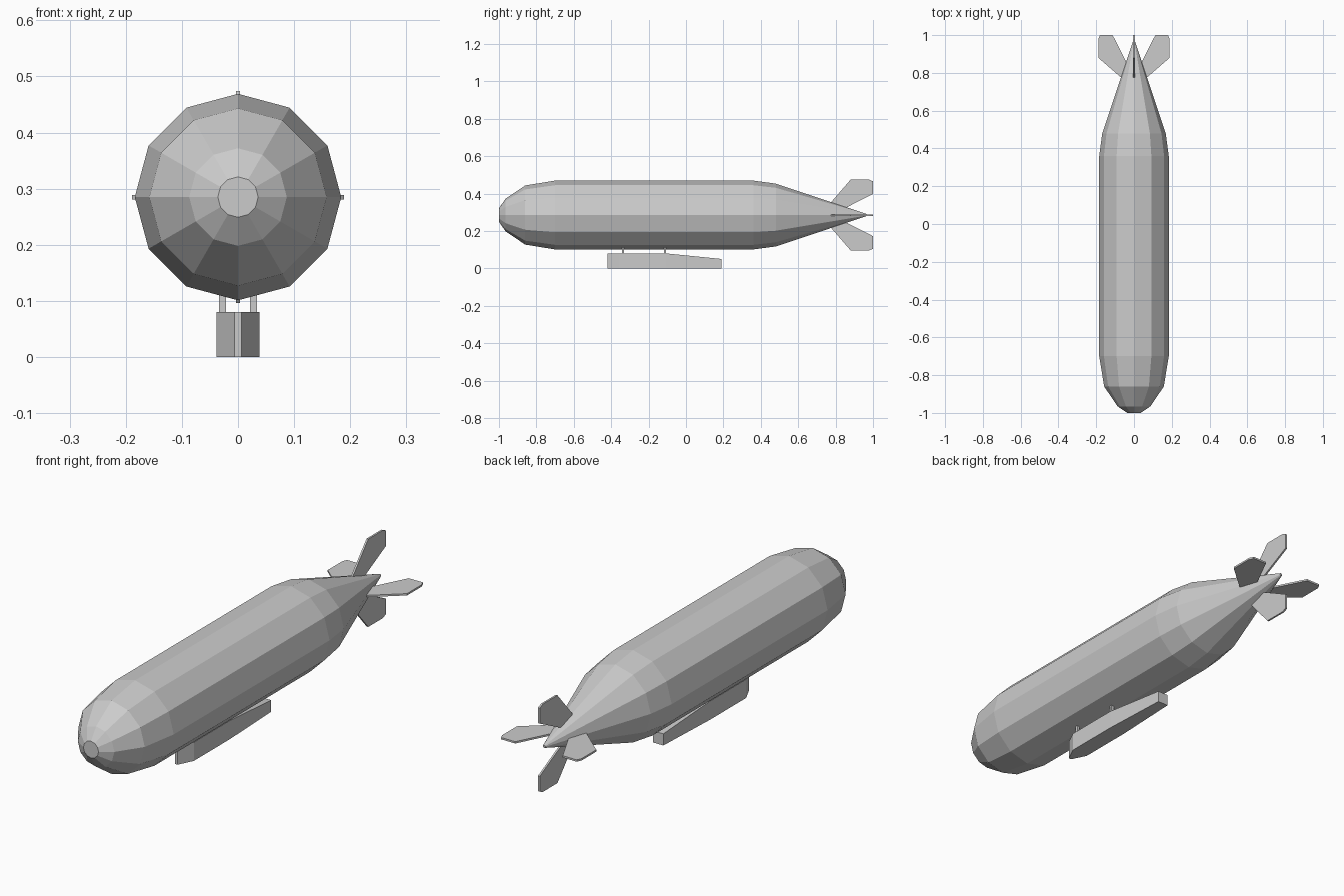
import bpy, bmesh
from math import sin, cos, pi
from mathutils import Matrix, Vector

if "Cube" in bpy.data.objects:
    bpy.data.objects.remove(bpy.data.objects["Cube"])

CZ = 0.285  # height of the hull axis


def finish(bm, name):
    bmesh.ops.recalc_face_normals(bm, faces=bm.faces)
    mesh = bpy.data.meshes.new(name)
    bm.to_mesh(mesh)
    bm.free()
    obj = bpy.data.objects.new(name, mesh)
    bpy.context.collection.objects.link(obj)
    return obj


def loft(rings, name):
    """Skin closed rings of points and cap both ends."""
    bm = bmesh.new()
    loops = [[bm.verts.new(p) for p in ring] for ring in rings]
    for a, b in zip(loops, loops[1:]):
        for i in range(len(a)):
            j = (i + 1) % len(a)
            bm.faces.new((a[i], a[j], b[j], b[i]))
    bm.faces.new(loops[0])
    bm.faces.new(loops[-1])
    return finish(bm, name)


# Twelve-sided hull: (y, radius) stations from nose to tail
stations = [(-1, 0.036), (-0.965, 0.087), (-0.86, 0.158), (-0.70, 0.184),
            (0.36, 0.184), (0.48, 0.168), (0.965, 0.006)]
loft([[(r * cos(k * pi / 6), y, CZ + r * sin(k * pi / 6)) for k in range(12)]
      for y, r in stations], "hull")

# Four thin tail fins: (y, distance from axis)
fin = [(0.77, 0.062), (0.88, 0.189), (0.98, 0.189), (1.0, 0.18),
       (1.0, 0.113), (0.861, 0.042), (0.80, 0.02)]
for i, name in enumerate(("top_fin", "left_fin", "bottom_fin", "right_fin")):
    turn = Matrix.Rotation(-i * pi / 2, 3, 'Y')
    loft([[turn @ Vector((x, y, r)) + Vector((0, 0, CZ)) for y, r in fin]
          for x in (-0.004, 0.004)], name)

# Gondola: (y, half width, roof height), pointed bow and sloping rear roof
sections = [(-0.42, 0.006, 0.08), (-0.355, 0.038, 0.08),
            (-0.11, 0.038, 0.08), (0.19, 0.025, 0.05)]
loft([[(-w, y, 0), (w, y, 0), (w, y, h), (-w, y, h)]
      for y, w, h in sections], "gondola")

# Struts joining gondola and hull
for y in (-0.337, -0.112):
    for x in (-0.0275, 0.0275):
        bm = bmesh.new()
        bmesh.ops.create_cube(bm, size=1, matrix=Matrix.Translation((x, y, 0.095))
                              @ Matrix.Diagonal((0.013, 0.012, 0.05, 1)))
        finish(bm, "strut")
